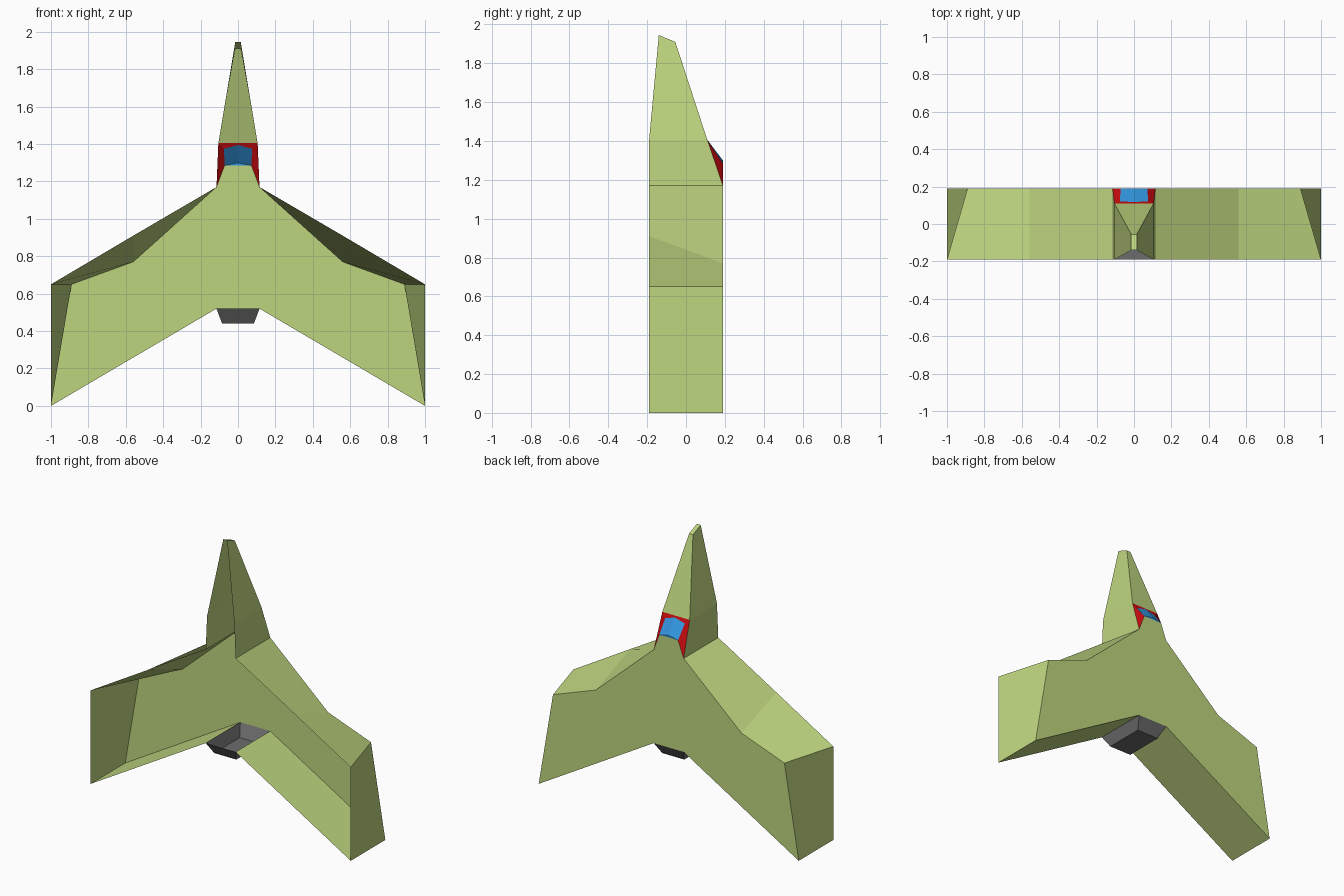
import bpy, bmesh
from mathutils import Vector

if "Cube" in bpy.data.objects:
    bpy.data.objects.remove(bpy.data.objects["Cube"])

F, B = -0.19, 0.19            # open front plane and closed back plane
INSIDE = Vector((0, F, 1.0))  # a point inside the hull, used to face panels outward


def material(name, rgb):
    def lin(c):
        c /= 255
        return c / 12.92 if c <= 0.04045 else ((c + 0.055) / 1.055) ** 2.4
    m = bpy.data.materials.new(name)
    m.diffuse_color = (*[lin(c) for c in rgb], 1)
    m.use_nodes = True
    m.node_tree.nodes["Principled BSDF"].inputs["Base Color"].default_value = m.diffuse_color
    return m


green = material("lime green", (190, 213, 127))
red = material("red", (205, 12, 16))
blue = material("window blue", (50, 150, 222))
gray = material("engine gray", (108, 108, 108))


def shell(name, mat, panels, centre=()):
    """Thin shell: right-hand panels mirrored over x, plus panels given whole
    by their right half outline."""
    bm = bmesh.new()
    polys = list(panels) + [[(-x, y, z) for x, y, z in p] for p in panels]
    for half in centre:
        polys.append(list(half) + [(-x, y, z) for x, y, z in reversed(half) if x > 0])
    for p in polys:
        bm.faces.new([bm.verts.new(c) for c in p])
    bmesh.ops.remove_doubles(bm, verts=bm.verts, dist=0.0005)
    bm.normal_update()
    for f in bm.faces:
        if f.normal.dot(f.calc_center_median() - INSIDE) < 0:
            f.normal_flip()
    me = bpy.data.meshes.new(name)
    bm.to_mesh(me)
    bm.free()
    me.materials.append(mat)
    ob = bpy.data.objects.new(name, me)
    bpy.context.collection.objects.link(ob)
    return ob


# shared corner points (right side)
tip_f, tip_b = (1, F, 0), (1, B, 0)
end_f, end_b = (1, F, 0.65), (0.89, B, 0.65)
mid_f, mid_b = (0.56, F, 0.91), (0.56, B, 0.77)
neck_f, neck_b = (0.115, F, 1.17), (0.115, B, 1.17)
root_f, root_b = (0.115, F, 0.52), (0.115, B, 0.52)
nose_f, nose_b = (0.105, F, 1.405), (0.105, 0.11, 1.405)
peak_f, peak_b = (0.015, -0.14, 1.945), (0.015, -0.055, 1.91)
sill = (0.072, B, 1.285)
pane = (0.075, 0.12, 1.375)
pane_top, pane_low = (0, 0.118, 1.395), (0, B, 1.30)

# wings and body: tip, two top panels, underside, and the back wall
shell("wing_body", green,
      [[tip_f, end_f, end_b, tip_b],
       [end_f, mid_f, mid_b, end_b],
       [mid_f, neck_f, neck_b, mid_b],
       [tip_f, tip_b, root_b, root_f]],
      [[root_b, tip_b, end_b, mid_b, neck_b, sill]])

# nose: side walls, back slope and small end cap
shell("nose", green,
      [[neck_f, neck_b, nose_b, nose_f],
       [nose_f, nose_b, peak_b, peak_f]],
      [[nose_b, peak_b], [peak_b, peak_f]])

# cockpit surround and window
shell("cockpit_frame", red,
      [[nose_b, neck_b, sill, pane],
       [nose_b, pane, pane_top, (0, 0.11, 1.405)]])
shell("cockpit_window", blue,
      [[pane_top, pane, sill, pane_low],
       [pane_low, sill, (0, B, 1.285)]])

# engine nozzle under the body, open at the top
low_f, low_b = (0.085, -0.14, 0.44), (0.085, 0.14, 0.44)
shell("engine_nozzle", gray,
      [[root_f, root_b, low_b, low_f]],
      [[root_f, low_f], [root_b, low_b], [low_f, low_b]])
